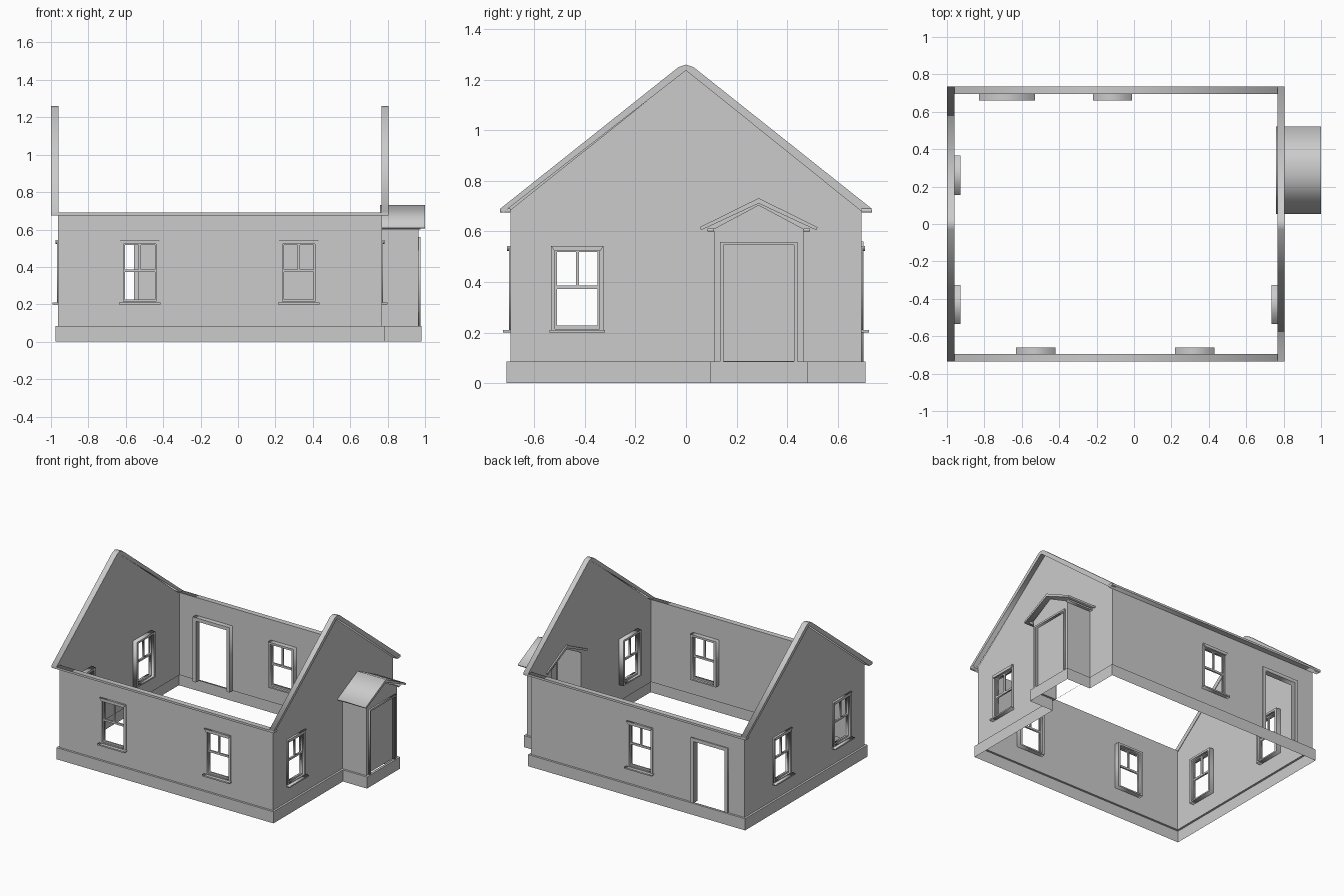
import bpy, bmesh
from mathutils import Matrix, Vector

if "Cube" in bpy.data.objects:
    bpy.data.objects.remove(bpy.data.objects["Cube"])

Z = 0.085  # plinth top

# Wall frames: u runs along the wall, v is up, w points outward
def frame(u, w, origin):
    m = Matrix((u, (0, 0, 1), w)).transposed().to_4x4()
    m.translation = origin
    return m

FRONT = frame((1, 0, 0), (0, -1, 0), (0, -0.695, 0))
BACK = frame((-1, 0, 0), (0, 1, 0), (0, 0.695, 0))
RIGHT = frame((0, 1, 0), (1, 0, 0), (0.77, 0, 0))
LEFT = frame((0, -1, 0), (-1, 0, 0), (-0.962, 0, 0))
PORCH = frame((0, 1, 0), (1, 0, 0), (0.965, 0, 0))

def rect(u0, u1, v0, v1):
    return [(u0, v0), (u1, v0), (u1, v1), (u0, v1)]

def plate(name, wall, loops, w0=0.0, w1=0.0):
    """Flat outline with holes (loops[1:]), extruded from w0 to w1."""
    cu = bpy.data.curves.new(name, 'CURVE')
    cu.dimensions = '2D'
    cu.fill_mode = 'BOTH'
    cu.extrude = (w1 - w0) / 2
    for loop in loops:
        sp = cu.splines.new('POLY')
        sp.points.add(len(loop) - 1)
        for p, (u, v) in zip(sp.points, loop):
            p.co = (u, v, 0, 1)
        sp.use_cyclic_u = True
    ob = bpy.data.objects.new(name, cu)
    bpy.context.collection.objects.link(ob)
    ob.matrix_world = wall @ Matrix.Translation((0, 0, (w0 + w1) / 2))
    bpy.ops.object.select_all(action='DESELECT')
    ob.select_set(True)
    bpy.context.view_layer.objects.active = ob
    bpy.ops.object.convert(target='MESH')
    return ob

def window(name, wall, c):
    """Sash window; returns its wall hole."""
    hole = rect(c - 0.0875, c + 0.0875, 0.215, 0.525)
    plate(name + "_casing", wall, [rect(c - 0.105, c + 0.105, 0.205, 0.54), hole], -0.035, 0.006)
    plate(name + "_sash", wall, [hole,
          rect(c - 0.08, c + 0.08, 0.227, 0.372),
          rect(c - 0.08, c - 0.006, 0.386, 0.518),
          rect(c + 0.006, c + 0.08, 0.386, 0.518)], -0.018, -0.006)
    plate(name + "_sill", wall, [rect(c - 0.11, c + 0.11, 0.2, 0.21)], 0, 0.03)
    plate(name + "_head", wall, [[(c - 0.09, 0.522), (c + 0.09, 0.522),
          (c + 0.105, 0.543), (c - 0.105, 0.543)]], 0, 0.014)
    return hole

def door_casing(name, wall, c, half, trim, top, w0, w1):
    """Three-sided door surround; returns its wall hole."""
    h, o = half, half + trim
    plate(name, wall, [[(c - o, Z), (c - h, Z), (c - h, top), (c + h, top),
          (c + h, Z), (c + o, Z), (c + o, top + trim), (c - o, top + trim)]], w0, w1)
    return rect(c - h, c + h, Z + 0.002, top)

# Long walls with windows and back door
plate("front_wall", FRONT, [rect(-0.962, 0.77, Z, 0.685),
      window("front_window_a", FRONT, -0.525), window("front_window_b", FRONT, 0.325)])
plate("back_wall", BACK, [rect(-0.77, 0.962, Z, 0.685),
      window("back_window", BACK, 0.115),
      door_casing("back_door_casing", BACK, 0.68, 0.125, 0.025, 0.535, -0.035, 0.008)])

# Gable walls, the right one open into the porch
gable = [(-0.695, Z), (0.695, Z), (0.695, 0.685), (0, 1.24), (-0.695, 0.685)]
P = 0.2875  # porch centre in y
def porch_section(h, z0, eave, top):
    return [(P - h, z0), (P + h, z0), (P + h, eave), (P, top), (P - h, eave)]
plate("right_gable", RIGHT, [gable, window("right_window", RIGHT, -0.43),
      porch_section(0.17, Z + 0.002, 0.61, 0.7)])
plate("left_gable", LEFT, [gable, window("left_window_a", LEFT, -0.26),
      window("left_window_b", LEFT, 0.43)])

# Roof edging along gables and eaves
half = [(0.735, 0.69), (0.03, 1.25)]
under = [(0.725, 0.674), (0.69, 0.683)]
mirror = lambda pts: [(-u, v) for u, v in reversed(pts)]
barge = under[::-1] + half + [(0, 1.26)] + mirror(half) + mirror(under) + [(0, 1.237)]
plate("right_barge", RIGHT, [barge], -0.003, 0.035)
plate("left_barge", LEFT, [barge], -0.003, 0.038)
for name, wall, u0, u1 in (("front_eave", FRONT, -1, 0.805), ("back_eave", BACK, -0.805, 1)):
    plate(name, wall, [rect(u0, u1, 0.675, 0.69)], 0, 0.04)

# Porch walls, door and roof
opening = door_casing("porch_door_casing", PORCH, P, 0.14, 0.013, 0.546, -0.01, 0.011)
plate("porch_front", PORCH, [porch_section(0.1775, Z, 0.61, 0.705), opening])
plate("porch_door", PORCH, [opening], -0.012, -0.009)
for side in (-1, 1):
    m = frame((1, 0, 0), (0, -1, 0), (0, P + side * 0.1775, 0))
    plate("porch_side", m, [rect(0.77, 0.965, Z, 0.612)])
    plate("porch_eave_trim", m, [rect(0.77, 0.975, 0.6, 0.612)],
          *((-0.025, 0) if side > 0 else (0, 0.025)))
plate("porch_roof", RIGHT, [[(P - 0.233, 0.617), (P - 0.228, 0.605), (P, 0.711),
      (P + 0.228, 0.605), (P + 0.233, 0.617), (P, 0.732)]], -0.01, 0.23)

# Plinth running round house and porch, with a ledge at the top
inner = [(-0.962, -0.695), (0.77, -0.695), (0.77, 0.11), (0.965, 0.11),
         (0.965, 0.465), (0.77, 0.465), (0.77, 0.695), (-0.962, 0.695)]
outer = [(-0.977, -0.71), (0.785, -0.71), (0.785, 0.095), (0.98, 0.095),
         (0.98, 0.48), (0.785, 0.48), (0.785, 0.71), (-0.977, 0.71)]
bm = bmesh.new()
rings = [[bm.verts.new((x, y, z)) for x, y in pts]
         for pts, z in ((outer, 0), (outer, Z), (inner, Z))]
for a, b in zip(rings, rings[1:]):
    for i in range(8):
        j = (i + 1) % 8
        bm.faces.new((a[i], a[j], b[j], b[i]))
me = bpy.data.meshes.new("plinth")
bm.to_mesh(me)
bm.free()
bpy.context.collection.objects.link(bpy.data.objects.new("plinth", me))
